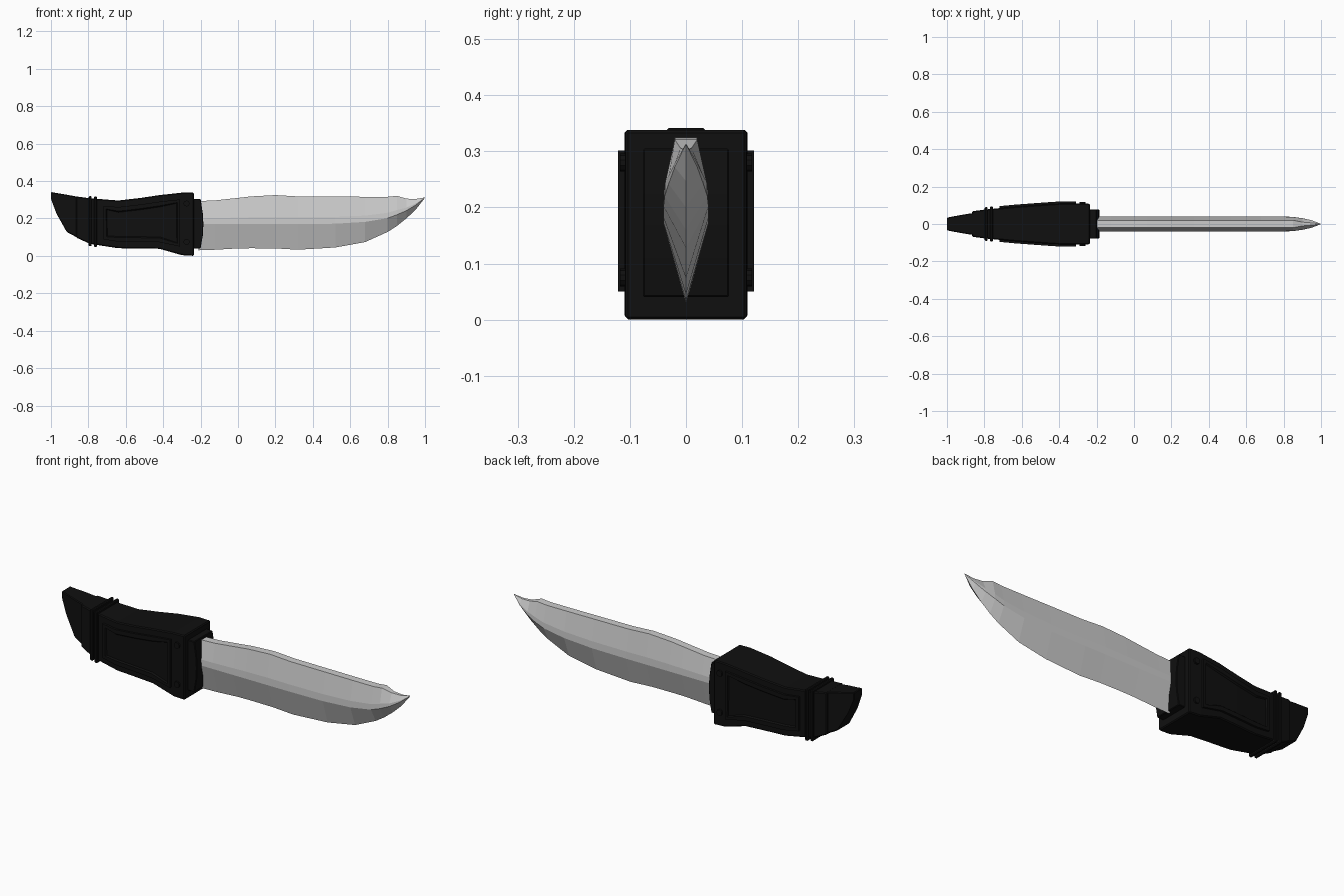
import bpy, bmesh
from math import pi
from mathutils import Matrix

if "Cube" in bpy.data.objects:
    bpy.data.objects.remove(bpy.data.objects["Cube"])

black = bpy.data.materials.new("black_grip")
black.diffuse_color = (0.005, 0.005, 0.005, 1)
black.use_nodes = True
black.node_tree.nodes["Principled BSDF"].inputs["Base Color"].default_value = black.diffuse_color


def finish(name, bm, mat=None, bevel=0):
    bmesh.ops.remove_doubles(bm, verts=bm.verts, dist=1e-5)
    bmesh.ops.recalc_face_normals(bm, faces=bm.faces)
    me = bpy.data.meshes.new(name)
    bm.to_mesh(me)
    bm.free()
    ob = bpy.data.objects.new(name, me)
    bpy.context.collection.objects.link(ob)
    if mat:
        me.materials.append(mat)
    if bevel:
        m = ob.modifiers.new("bevel", 'BEVEL')
        m.width, m.segments = bevel, 1
    return ob


def loft(rings):
    """Skin a list of equal-sized closed rings and cap both ends."""
    bm = bmesh.new()
    vs = [[bm.verts.new(p) for p in r] for r in rings]
    n = len(vs[0])
    for a, b in zip(vs, vs[1:]):
        for i in range(n):
            j = (i + 1) % n
            bm.faces.new((a[i], a[j], b[j], b[i]))
    bm.faces.new(vs[0])
    bm.faces.new(vs[-1])
    return bm


def box_ring(x, zb, zt, w):
    return [(x, -w, zb), (x, w, zb), (x, w, zt), (x, -w, zt)]


def interp(x, table):
    for a, b in zip(table, table[1:]):
        if a[0] <= x <= b[0]:
            t = (x - a[0]) / (b[0] - a[0])
            return [p + (q - p) * t for p, q in zip(a[1:], b[1:])]


# Blade: stations of x, edge z, ridge z, spine z, ridge half width, spine half width
blade = [(-0.21, .03, .17, .293, .04, .02), (-0.12, .033, .17, .297, .04, .02),
         (0.0, .04, .17, .31, .04, .02), (0.07, .041, .17, .318, .04, .02),
         (0.2, .04, .17, .325, .04, .02), (0.32, .033, .17, .318, .04, .02),
         (0.52, .045, .172, .317, .04, .02), (0.68, .074, .182, .316, .04, .02),
         (0.8, .128, .202, .316, .04, .02), (0.85, .16, .22, .321, .038, .02),
         (0.9, .2, .242, .306, .031, .01), (0.95, .247, .272, .304, .02, .006),
         (1.0, .311, .312, .313, .0005, .0004)]
rings = []
for x, ze, zr, zs, wr, ws in blade:
    rings.append([(x, 0, ze), (x, wr, zr), (x, wr * .97, zr + .25 * (zs - zr)),
                  (x, ws, zs), (x, -ws, zs),
                  (x, -wr * .97, zr + .25 * (zs - zr)), (x, -wr, zr)])
finish("blade", loft(rings))

# Handle body: x, bottom z, top z, half width
body = [(-.865, .098, .318, .068), (-.79, .064, .308, .078), (-.64, .041, .296, .092),
        (-.52, .04, .31, .101), (-.42, .038, .325, .108), (-.3, .004, .338, .11),
        (-.235, .0, .338, .108)]
finish("handle_body", loft([box_ring(*s) for s in body]), black, .005)

# Narrower pommel behind the body
pommel = [(-1.0, .305, .342, .034), (-.97, .225, .336, .04),
          (-.915, .127, .327, .05), (-.85, .093, .315, .06)]
finish("pommel", loft([box_ring(*s) for s in pommel]), black, .004)

# Twin bands around the back of the grip
for i, x in enumerate((-.79, -.762)):
    zb, zt, w = interp(x, body)
    g = .012
    bm = loft([box_ring(x - .008, zb - g, zt + g, w + g),
               box_ring(x + .008, zb - g, zt + g, w + g)])
    finish(f"grip_band_{i + 1}", bm, black, .004)

# Raised side panels with a sunken centre, both sides made by one wide loft
rings = []
for x in (-.72, -.64, -.52, -.42, -.31):
    zb, zt, w = interp(x, body)
    rings.append(box_ring(x, max(zb + .035, .05), min(zt - .035, .305), w + .011))
bm = loft(rings)
bmesh.ops.recalc_face_normals(bm, faces=bm.faces)
for s in (-1, 1):
    side = [f for f in bm.faces if f.normal.y * s > .8]
    bmesh.ops.inset_region(bm, faces=side, thickness=.022, depth=0)
    bmesh.ops.inset_region(bm, faces=side, thickness=.006, depth=-.007)
finish("side_panels", bm, black)

# Rivets at the front of the grip
bm = bmesh.new()
for z in (.075, .28):
    bmesh.ops.create_cone(bm, cap_ends=True, segments=10, radius1=.016, radius2=.016, depth=.236,
                          matrix=Matrix.Translation((-.275, 0, z)) @ Matrix.Rotation(pi / 2, 4, 'X'))
finish("rivets", bm, black)

# Collar where the blade enters, with a slightly bowed front
collar = [(-.24, .04), (-.2, .04), (-.188, .11), (-.185, .17), (-.188, .225), (-.2, .305), (-.24, .305)]
bm = loft([[(x, y, z) for x, z in collar] for y in (-.077, .077)])
finish("blade_collar", bm, black, .003)
